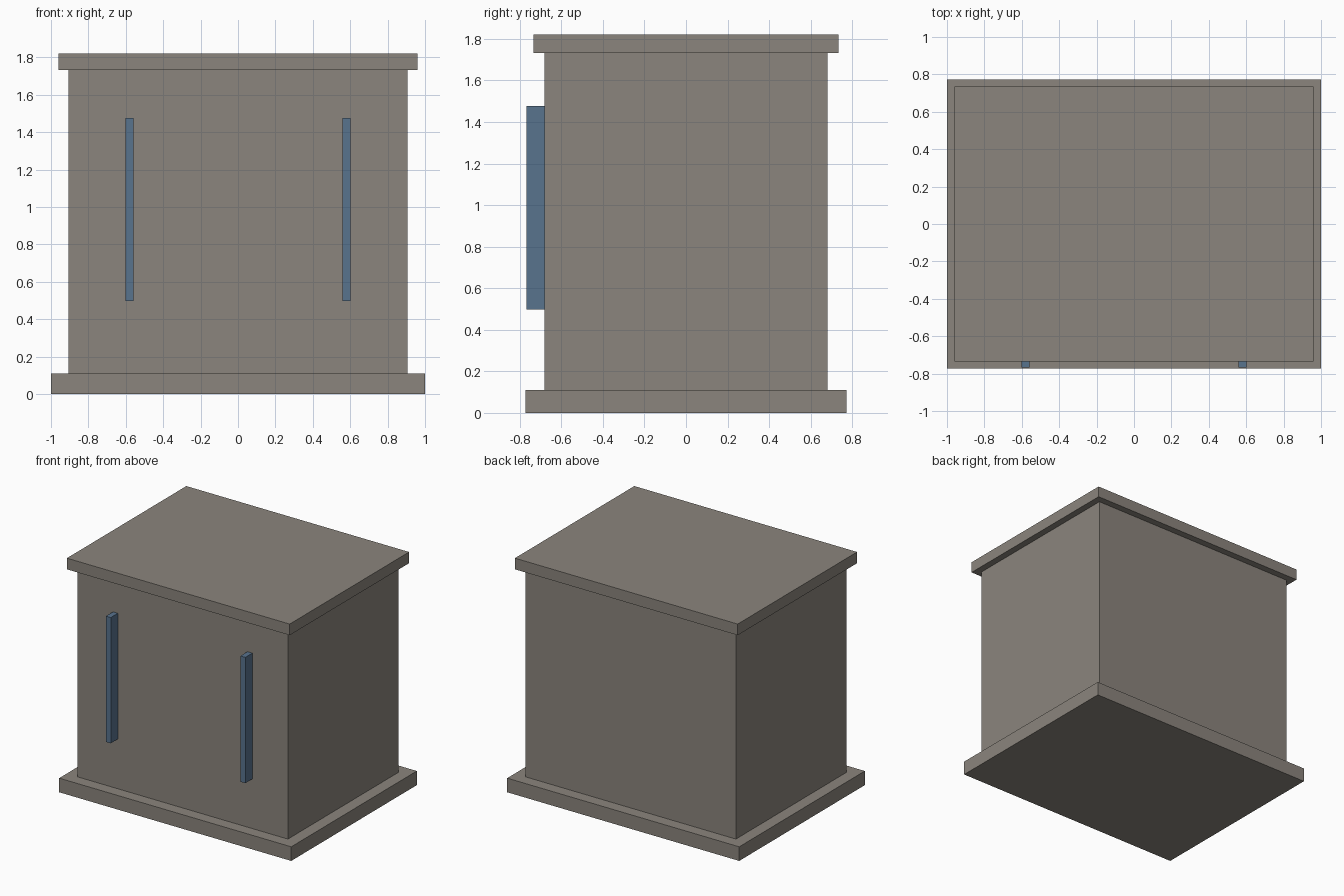
import bpy

cube = bpy.data.objects.get("Cube")
if cube:
    bpy.data.objects.remove(cube, do_unlink=True)


def make_material(name, rgb):
    """Flat material from a display colour, converted to linear."""
    linear = [((c / 255 + 0.055) / 1.055) ** 2.4 for c in rgb]
    mat = bpy.data.materials.new(name)
    mat.use_nodes = True
    mat.diffuse_color = (*linear, 1)
    mat.node_tree.nodes["Principled BSDF"].inputs["Base Color"].default_value = (*linear, 1)
    return mat


def box(name, low, high, mat):
    """Box between two opposite corners."""
    center = [(a + b) / 2 for a, b in zip(low, high)]
    bpy.ops.mesh.primitive_cube_add(size=1, location=center)
    obj = bpy.context.object
    obj.name = name
    obj.scale = [b - a for a, b in zip(low, high)]
    bpy.ops.object.transform_apply(location=False, rotation=False, scale=True)
    obj.data.materials.append(mat)
    return obj


stone = make_material("warm_grey", (139, 133, 125))
blue = make_material("slate_blue", (88, 115, 141))

# Stacked plinth, body and overhanging lid
for name, x, y, bottom, top in (
    ("base_plinth", 1.0, 0.773, 0.0, 0.11),
    ("cabinet_body", 0.907, 0.681, 0.11, 1.733),
    ("top_slab", 0.96, 0.735, 1.733, 1.82),
):
    box(name, (-x, -y, bottom), (x, y, top), stone)

# Pair of upright handles on the front
for side, x in (("left", 0.58), ("right", -0.58)):
    box(side + "_handle", (x - 0.021, -0.768, 0.497), (x + 0.021, -0.681, 1.477), blue)
